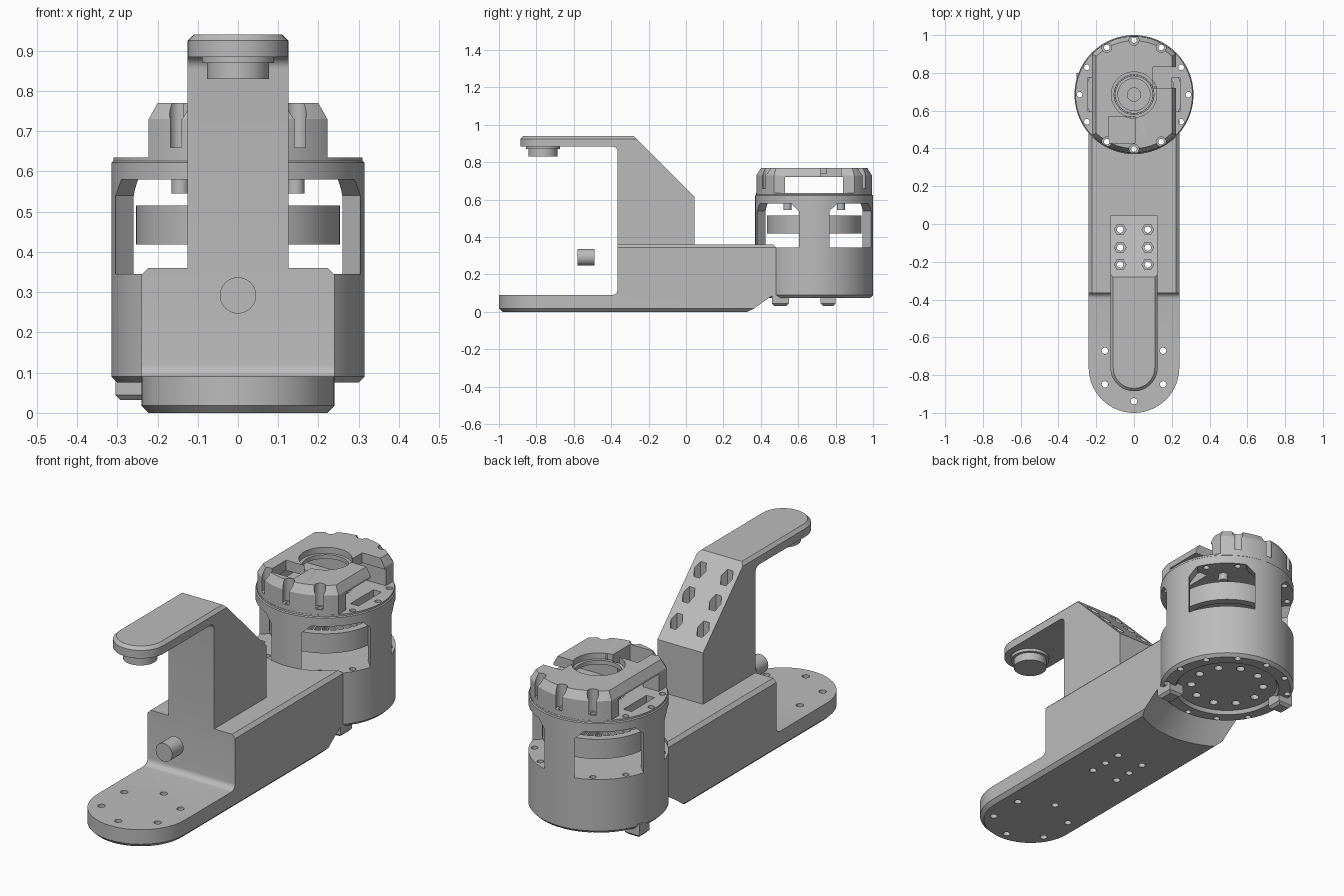
import bpy, bmesh, math
from mathutils import Matrix, Vector

if "Cube" in bpy.data.objects:
    bpy.data.objects.remove(bpy.data.objects["Cube"])

grey = bpy.data.materials.new("machined_grey")
grey.diffuse_color = (0.5, 0.5, 0.5, 1)
grey.use_nodes = True
grey.node_tree.nodes["Principled BSDF"].inputs["Base Color"].default_value = grey.diffuse_color
CY = 0.685  # drum axis


def finish(name, bm):
    bmesh.ops.recalc_face_normals(bm, faces=bm.faces)
    me = bpy.data.meshes.new(name)
    bm.to_mesh(me)
    bm.free()
    ob = bpy.data.objects.new(name, me)
    bpy.context.collection.objects.link(ob)
    me.materials.append(grey)
    return ob


def prism(name, pts, depth, mat=Matrix()):
    """Extrude a 2D outline along local z, from 0 to depth."""
    bm = bmesh.new()
    f = bm.faces.new([bm.verts.new((p[0], p[1], 0)) for p in pts])
    r = bmesh.ops.extrude_face_region(bm, geom=[f])
    bmesh.ops.translate(bm, verts=[v for v in r["geom"] if isinstance(v, bmesh.types.BMVert)], vec=(0, 0, depth))
    bm.transform(mat)
    return finish(name, bm)


def side_prism(name, pts, half):
    """Extrude a (y, z) outline across x = -half..half."""
    return prism(name, pts, 2 * half, Matrix(((0, 0, 1, -half), (1, 0, 0, 0), (0, 1, 0, 0), (0, 0, 0, 1))))


def lathe(name, prof, x=0, y=CY, n=96):
    """Closed solid of revolution from (r, z) points; r = 0 ends become caps."""
    bm = bmesh.new()
    rings = []
    for r, z in prof:
        if r == 0:
            rings.append([bm.verts.new((x, y, z))] * n)
        else:
            rings.append([bm.verts.new((x + r * math.cos(2 * math.pi * i / n), y + r * math.sin(2 * math.pi * i / n), z)) for i in range(n)])
    pairs = list(zip(rings, rings[1:]))
    if prof[0][0] and prof[-1][0]:
        pairs.append((rings[-1], rings[0]))
    for a, b in pairs:
        for i in range(n):
            j = (i + 1) % n
            bm.faces.new(list(dict.fromkeys((a[i], a[j], b[j], b[i]))))
    return finish(name, bm)


def rod(name, r, z0, z1, x=0, y=CY, n=96):
    return lathe(name, [(0, z0), (r, z0), (r, z1), (0, z1)], x, y, n)


def box(name, x0, x1, y0, y1, z0, z1):
    return prism(name, [(x0, y0), (x1, y0), (x1, y1), (x0, y1)], z1 - z0, Matrix.Translation((0, 0, z0)))


def boolean(ob, cutters, op="DIFFERENCE"):
    bpy.context.view_layer.objects.active = ob
    for c in cutters:
        m = ob.modifiers.new("cut", "BOOLEAN")
        m.operation, m.solver, m.object = op, "EXACT", c
        bpy.ops.object.modifier_apply(modifier=m.name)
        bpy.data.objects.remove(c)


def bevel_edges(ob, width, test):
    """Chamfer the edges whose two end points satisfy the test."""
    bm = bmesh.new()
    bm.from_mesh(ob.data)
    es = [e for e in bm.edges if test(e.verts[0].co, e.verts[1].co)]
    bmesh.ops.bevel(bm, geom=es, offset=width, segments=1, affect="EDGES")
    bm.to_mesh(ob.data)
    bm.free()


def stadium(w, cy, back):
    """Outline with a round front end and a square back."""
    arc = [(w * math.cos(a), cy + w * math.sin(a)) for a in [-math.pi * i / 32 for i in range(33)]]
    return arc + [(-w, back), (w, back)]


def fillet(cx, cy, r, a0, a1, n=6):
    return [(cx + r * math.cos(math.radians(a0 + (a1 - a0) * i / n)), cy + r * math.sin(math.radians(a0 + (a1 - a0) * i / n))) for i in range(n + 1)]


# Base: thin rounded foot rising into a long block
base = side_prism("base", [(-1.1, 0), (0.56, 0), (0.56, 0.36)] + [(-0.365, 0.36)]
                  + fillet(-0.395, 0.12, 0.03, 0, -90) + [(-1.1, 0.09)], 0.3)
outline = prism("outline", stadium(0.24, -0.76, 0.56), 0.5, Matrix.Translation((0, 0, -0.05)))
boolean(base, [outline], "INTERSECT")
bevel_edges(base, 0.018, lambda a, b: max(a.z, b.z) < 0.001 and min(a.y, b.y) < 0.5)
bevel_edges(base, 0.017, lambda a, b: min(a.z, b.z) > 0.355 and abs(a.x) > 0.23 and abs(a.x - b.x) < 0.01)
drum_clear = lathe("drum_clear", [(0, -0.01), (0.43, -0.01), (0.313, 0.1), (0.313, 0.5), (0, 0.5)])
foot_holes = [rod("hole", 0.017, -0.1, 0.2, 0.178 * math.sin(math.pi * i / 3), -0.76 - 0.178 * math.cos(math.pi * i / 3), 20) for i in range(6)]
boolean(base, [drum_clear] + foot_holes)

# Arm: upright with sloped back and an overhanging top plate
arm = side_prism("arm", [(0.045, 0.35), (0.045, 0.615), (-0.28, 0.94), (-1.0, 0.94), (-1.0, 0.885)]
                 + fillet(-0.395, 0.855, 0.03, 90, 0) + [(-0.365, 0.35)], 0.2)
boolean(arm, [prism("outline", stadium(0.125, -0.76, 0.2), 1.0, Matrix.Translation((0, 0, 0.2)))], "INTERSECT")
bevel_edges(arm, 0.015, lambda a, b: min(a.z, b.z) > 0.935 and not (abs(a.y + 0.28) < 0.01 and abs(b.y + 0.28) < 0.01))

# Bolt holes: hexagon pockets in the slope, round holes out of the base
for sx in (-0.073, 0.073):
    for y in (-0.03, -0.125, -0.215):
        boolean(arm, [rod("hex", 0.031, 0.56, 1, sx, y, 6), rod("bore", 0.017, 0.2, 0.7, sx, y, 20)])
        boolean(base, [rod("bore", 0.017, -0.1, 0.5, sx, y, 20)])

# Button under the top plate and the loose pin before the upright
lathe("button", [(0, 0.83), (0.077, 0.83), (0.077, 0.87), (0.09, 0.87), (0.09, 0.888), (0, 0.888)], 0, -0.765, 48)
prism("pin", [(0.045 * math.cos(math.pi * i / 24), 0.045 * math.sin(math.pi * i / 24)) for i in range(48)], 0.09,
      Matrix.Translation((0, -0.49, 0.292)) @ Matrix.Rotation(math.pi / 2, 4, "X"))

# Drum housing with four diagonal windows
drum = lathe("drum", [(0, 0.092), (0.235, 0.092), (0.245, 0.075), (0.3, 0.075), (0.315, 0.09), (0.315, 0.622), (0.31, 0.626),
                      (0.31, 0.635), (0, 0.635)])
boolean(drum, [rod("bore", 0.262, 0.345, 0.58)])
win = [(-0.157, 0.345), (0.157, 0.345), (0.157, 0.54), (0.117, 0.58), (-0.117, 0.58), (-0.157, 0.54)]
for k in (45, 135):
    m = Matrix.Translation((0, CY, 0)) @ Matrix.Rotation(math.radians(k), 4, "Z") @ Matrix.Rotation(math.pi / 2, 4, "X") @ Matrix.Translation((0, 0, -0.5))
    boolean(drum, [prism("window", win, 1.0, m)])
boolean(drum, [rod("top_hole", 0.125, 0.5, 0.7)] + [box("slot", s * 0.222 - 0.022, s * 0.222 + 0.022, CY - 0.09, CY + 0.09, 0.5, 0.7) for s in (-1, 1)])
for i in range(12):
    a = math.pi * i / 6
    boolean(drum, [rod("screw_hole", 0.015, 0, 0.8, 0.288 * math.cos(a), CY + 0.288 * math.sin(a), 16)])
for i in range(10):
    a = math.pi * i / 5
    boolean(drum, [rod("bottom_hole", 0.02, 0, 0.13, 0.17 * math.cos(a), CY + 0.17 * math.sin(a), 16)])

# Bridge cap: disc trimmed on both sides, tunnelled and notched
cap = lathe("cap", [(0, 0.634), (0.309, 0.634), (0.309, 0.73), (0.285, 0.77), (0, 0.77)])
trim = [(-0.222, 0.6), (0.222, 0.6), (0.222, 0.73), (0.2, 0.77), (0.2, 0.8), (-0.2, 0.8), (-0.2, 0.77), (-0.222, 0.73)]
boolean(cap, [prism("trim", trim, 1.0, Matrix.Translation((0, 1.2, 0)) @ Matrix.Rotation(math.pi / 2, 4, "X"))], "INTERSECT")
boolean(cap, [box("tunnel", -0.4, 0.4, 0.53, 0.84, 0.6, 0.72),
              lathe("hole", [(0, 0.6), (0.105, 0.6), (0.105, 0.74), (0.12, 0.74), (0.12, 0.8), (0, 0.8)]),
              box("notch", 0.1, 0.3, 0.72, 0.83, 0.6, 0.8), box("notch", -0.135, 0.005, 0.43, 0.57, 0.6, 0.8)])
for i in (1, 2, 3, 4, 5, 7, 8, 9, 10, 11):
    a = math.pi * i / 6
    boolean(cap, [rod("screw_notch", 0.026, 0.66, 0.9, 0.288 * math.cos(a), CY + 0.288 * math.sin(a), 20),
                  rod("screw_hole", 0.015, 0.6, 0.9, 0.288 * math.cos(a), CY + 0.288 * math.sin(a), 16)])

# Inside: rotor ring, hub, spokes, shaft rings and knobs
lathe("rotor_ring", [(0.215, 0.418), (0.253, 0.418), (0.253, 0.515), (0.215, 0.515)])
lathe("rotor_web", [(0.06, 0.425), (0.22, 0.425), (0.22, 0.455), (0.06, 0.455)])
lathe("hub", [(0.04, 0.34), (0.078, 0.34), (0.078, 0.57), (0.04, 0.57)], n=48)
lathe("shaft_ring", [(0.085, 0.57), (0.1, 0.57), (0.1, 0.625), (0.085, 0.625)], n=48)
lathe("shaft_seat", [(0.035, 0.56), (0.09, 0.56), (0.09, 0.585), (0.035, 0.585)], n=48)
fins = bmesh.new()
for i in range(36):
    m = Matrix.Translation((0, CY, 0.48)) @ Matrix.Rotation(math.pi * i / 18, 4, "Z") @ Matrix.Translation((0.15, 0, 0))
    bmesh.ops.create_cube(fins, size=1, matrix=m @ Matrix.Diagonal((0.15, 0.008, 0.066, 1)))
finish("rotor_fins", fins)
for sx in (-1, 1):
    for sy in (-1, 1):
        rod("knob", 0.022, 0.545, 0.585, sx * 0.143, CY + sy * 0.143, 24)

# Clamps under the drum
for x, y, w in ((-0.265, 0.76, 0.04), (0.2, 0.505, 0.045)):
    c = box("clamp", x - 0.04, x + 0.04, y - w, y + w, 0.032, 0.1)
    bevel_edges(c, 0.012, lambda a, b: max(a.z, b.z) < 0.04)

for ob in list(bpy.context.collection.objects):
    bpy.ops.object.select_all(action="DESELECT")
    ob.select_set(True)
    bpy.context.view_layer.objects.active = ob
    bpy.ops.object.shade_smooth_by_angle(angle=math.radians(25))
